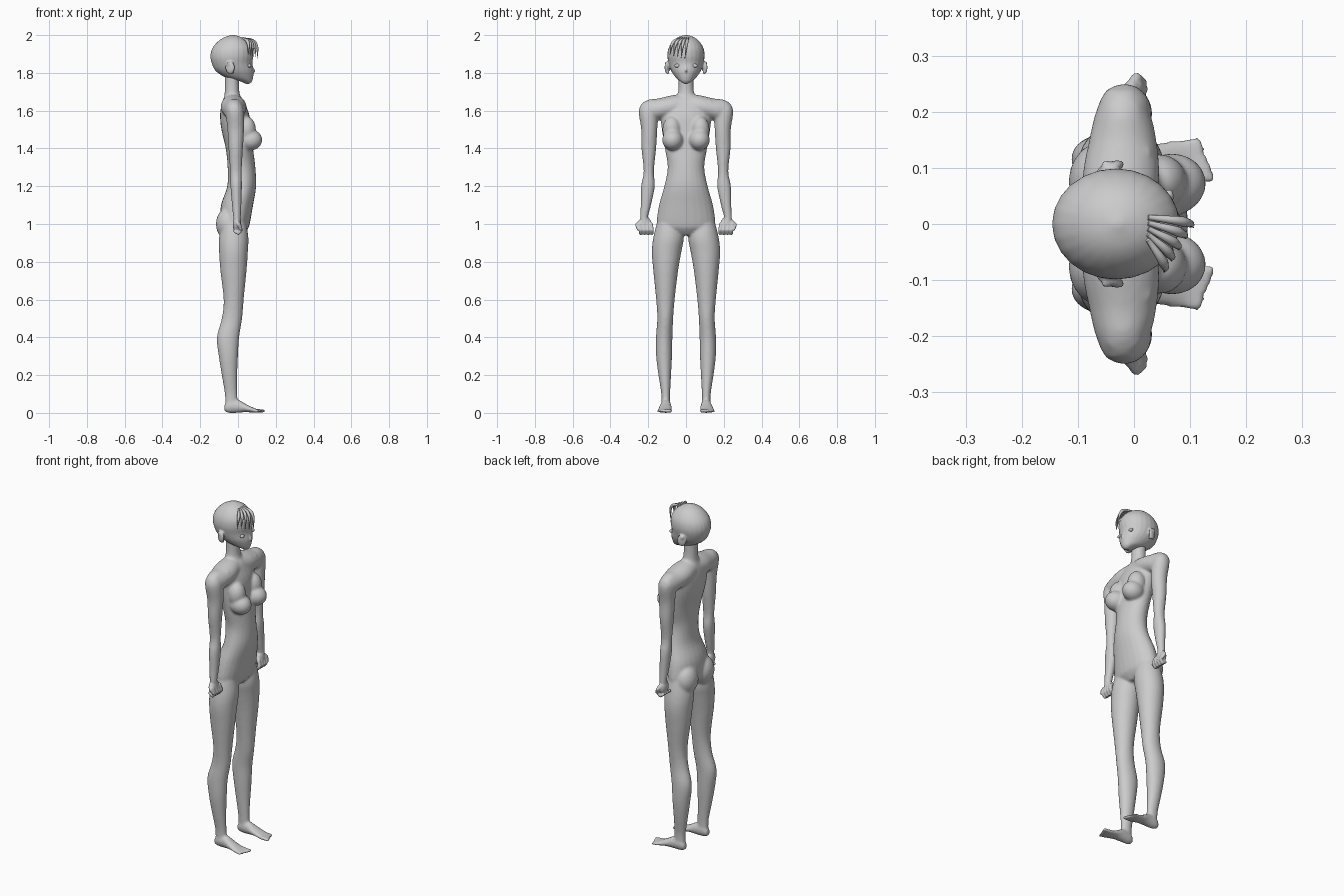
import bpy, bmesh, math
from mathutils import Vector, Matrix

cube = bpy.data.objects.get("Cube")
if cube:
    bpy.data.objects.remove(cube, do_unlink=True)

grey = bpy.data.materials.new("plain grey")
grey.use_nodes = True
colour = (0.6, 0.6, 0.6, 1)
grey.diffuse_color = colour
grey.node_tree.nodes["Principled BSDF"].inputs["Base Color"].default_value = colour

STEPS = 4


def spline(sections):
    """Smoothly interpolate the values of neighbouring sections."""
    rows = [sections[0]] + list(sections) + [sections[-1]]
    result = []
    for i in range(1, len(rows) - 2):
        for step in range(STEPS):
            t = step / STEPS
            row = []
            for a, b, c, d in zip(*rows[i - 1:i + 3]):
                row.append(b + 0.5 * t * (c - a + t * (2 * a - 5 * b + 4 * c - d
                                                       + t * (3 * (b - c) + d - a))))
            result.append(row)
    result.append(sections[-1])
    return result


def circle(count):
    return [(math.cos(math.tau * k / count), math.sin(math.tau * k / count))
            for k in range(count)]


def skin(bm, rings):
    """Join rings of points into one closed shell."""
    rings = [[bm.verts.new(point) for point in ring] for ring in rings]
    for low, high in zip(rings, rings[1:]):
        for k in range(len(low)):
            n = (k + 1) % len(low)
            bm.faces.new((low[k], low[n], high[n], high[k]))
    bm.faces.new(rings[0][::-1])
    bm.faces.new(rings[-1])


def loft(bm, sections, axis="z", side=1):
    """Oval sections (position, low, high, low, high) skinned along an axis."""
    rings = []
    for t, a0, a1, b0, b1 in spline(sections):
        ring = []
        for u, v in circle(24):
            a = (a0 + a1) / 2 + (a1 - a0) / 2 * u
            b = (b0 + b1) / 2 + (b1 - b0) / 2 * v
            x, y, z = {"z": (a, b, t), "y": (a, t, b), "x": (t, a, b)}[axis]
            ring.append((x, y * side, z))
        rings.append(ring)
    skin(bm, rings)


def ball(bm, centre, radii, side=1, turn=0):
    x, y, z = centre
    matrix = (Matrix.Translation((x, y * side, z))
              @ Matrix.Rotation(turn * side, 4, "Z")
              @ Matrix.Diagonal((*radii, 1)))
    rings = []
    for i in range(1, 12):
        angle = math.pi * i / 12
        rings.append([matrix @ Vector((u * math.sin(angle), v * math.sin(angle),
                                       -math.cos(angle))) for u, v in circle(20)])
    skin(bm, rings)


def limb(bm, start, end, r0, r1, side=1):
    """A tapered limb with round ends, such as a finger or a toe."""
    flip = Vector((1, side, 1))
    start, end = Vector(start) * flip, Vector(end) * flip
    turn = (end - start).to_track_quat("Z", "Y")
    rings = []
    for centre, r, angles in ((start, r0, (-75, -40, 0)), (end, r1, (0, 40, 75))):
        for angle in map(math.radians, angles):
            w = r * math.cos(angle)
            rings.append([centre + turn @ Vector((u * w, v * w, r * math.sin(angle)))
                          for u, v in circle(12)])
    skin(bm, rings)


def finish(name, bm, voxel=0, smooth=0):
    bmesh.ops.recalc_face_normals(bm, faces=bm.faces)
    for face in bm.faces:
        face.smooth = True
    mesh = bpy.data.meshes.new(name)
    bm.to_mesh(mesh)
    bm.free()
    mesh.materials.append(grey)
    obj = bpy.data.objects.new(name, mesh)
    bpy.context.scene.collection.objects.link(obj)
    if voxel:
        remesh = obj.modifiers.new("fuse parts", "REMESH")
        remesh.mode = "VOXEL"
        remesh.voxel_size = voxel
        remesh.use_smooth_shade = True
        relax = obj.modifiers.new("soften joins", "SMOOTH")
        relax.factor = 0.5
        relax.iterations = smooth


def symmetric(rows):
    """Turn (z, back, front, half width) into full sections."""
    return [(z, back, front, -w, w) for z, back, front, w in rows]


# Torso and neck
body = bmesh.new()
loft(body, symmetric([
    (.94, -.05, .025, .04), (.97, -.08, .05, .125), (1, -.095, .062, .155),
    (1.1, -.09, .08, .143), (1.2, -.057, .096, .115), (1.3, -.055, .092, .097),
    (1.4, -.065, .08, .112), (1.5, -.088, .07, .128), (1.57, -.095, .062, .135),
    (1.62, -.09, .045, .13), (1.655, -.08, .03, .09), (1.68, -.072, .012, .05),
    (1.72, -.07, .006, .04), (1.8, -.07, .006, .04)]))

arm = [(1.645, -.05, .01, .175, .225), (1.6, -.065, .03, .15, .25),
       (1.5, -.056, .032, .152, .237), (1.4, -.05, .026, .158, .236),
       (1.28, -.042, .02, .17, .224), (1.2, -.04, .021, .165, .238),
       (1.1, -.032, .018, .185, .24), (1.04, -.026, .015, .2, .243),
       (1, -.026, .015, .2, .243)]
shoulder = [(0, -.085, .03, 1.56, 1.69), (.08, -.092, .045, 1.56, 1.68),
            (.15, -.08, .04, 1.55, 1.664), (.2, -.068, .028, 1.54, 1.658),
            (.238, -.05, .01, 1.57, 1.635)]
leg = [(1.02, -.08, .04, .03, .15), (.93, -.1, .055, .012, .173),
       (.85, -.1, .052, .025, .181), (.75, -.093, .045, .042, .173),
       (.6, -.076, .03, .06, .158), (.5, -.086, .022, .068, .152),
       (.4, -.112, .006, .072, .159), (.3, -.102, 0, .074, .158),
       (.2, -.086, -.004, .079, .146), (.1, -.07, -.004, .084, .131),
       (.03, -.068, 0, .084, .131)]
foot = [(-.072, .092, .122, .01, .04), (-.05, .083, .132, 0, .07),
        (0, .078, .136, 0, .07), (.04, .075, .144, .004, .048),
        (.08, .073, .15, .001, .028), (.105, .075, .15, 0, .018)]

for side in (1, -1):
    loft(body, arm, side=side)
    loft(body, shoulder, "y", side)
    loft(body, leg, side=side)
    loft(body, foot, "x", side)
    # Chest, seat and collarbone forms
    ball(body, (.065, .07, 1.445), (.064, .056, .056), side, .15)
    ball(body, (.045, .075, 1.5), (.05, .05, .07), side)
    ball(body, (-.055, .075, 1), (.062, .072, .085), side)
    limb(body, (.028, .012, 1.638), (.022, .13, 1.648), .009, .008, side)
    # Toes
    for i in range(5):
        y = .083 + .0155 * i
        r = .0105 - .0008 * i
        limb(body, (.09, y, .012), (.136 - .005 * i, y + .001 * i, .01), r, r * .9, side)
finish("body", body, .007, 5)

# Curled hands
for side, name in ((1, "left_hand"), (-1, "right_hand")):
    hand = bmesh.new()
    ball(hand, (-.006, .218, .998), (.022, .037, .04), side)
    limb(hand, (-.005, .222, 1.06), (-.005, .219, 1), .018, .022, side)
    for i in range(4):
        y = .18 + .02 * i
        limb(hand, (.006, y + .006, 1), (.015, y, .968), .0105, .01, side)
        limb(hand, (.015, y, .968), (.002, y, .95), .01, .009, side)
        limb(hand, (.002, y, .95), (-.018, y, .962), .009, .008, side)
    limb(hand, (-.008, .238, 1.015), (.004, .26, .995), .012, .01, side)
    limb(hand, (.004, .26, .995), (.016, .252, .972), .01, .008, side)
    finish(name, hand, .004, 2)

# Head with chin, nose, mouth and ears
head = bmesh.new()
loft(head, symmetric([
    (1.742, .04, .062, .01), (1.755, .012, .074, .03), (1.775, -.065, .08, .054),
    (1.81, -.118, .083, .078), (1.85, -.139, .076, .092), (1.89, -.146, .081, .099),
    (1.93, -.136, .077, .093), (1.965, -.108, .053, .072), (1.988, -.073, .02, .044),
    (2.001, -.035, -.02, .006)]))
limb(head, (.074, 0, 1.835), (.087, 0, 1.809), .004, .006)
limb(head, (.074, -.012, 1.78), (.074, .012, 1.78), .006, .006)
for side in (1, -1):
    ball(head, (-.042, .1, 1.828), (.026, .011, .034), side, .35)
    limb(head, (-.05, .105, 1.85), (-.03, .095, 1.8), .009, .007, side)
finish("head", head, .005, 3)

# Eyes
for side, name in ((1, "left_eye"), (-1, "right_eye")):
    eye = bmesh.new()
    ball(eye, (.058, .042, 1.838), (.011, .02, .011), side, -.35)
    finish(name, eye)

# Swept strands of fringe
for i in range(5):
    curve = bpy.data.curves.new("hair_strand", "CURVE")
    curve.dimensions = "3D"
    curve.bevel_depth = .009
    curve.bevel_resolution = 2
    curve.use_fill_caps = True
    path = curve.splines.new("BEZIER")
    path.bezier_points.add(2)
    stops = [((.025, .012 - .01 * i, 1.985), .5),
             ((.088 - .009 * i, .004 - .018 * i, 1.962), 1),
             ((.106 - .013 * i, -.006 - .02 * i, 1.875 + .005 * i), .1)]
    for point, (place, radius) in zip(path.bezier_points, stops):
        point.co = place
        point.radius = radius
        point.handle_left_type = point.handle_right_type = "AUTO"
    curve.materials.append(grey)
    strand = bpy.data.objects.new("hair_strand", curve)
    bpy.context.scene.collection.objects.link(strand)
